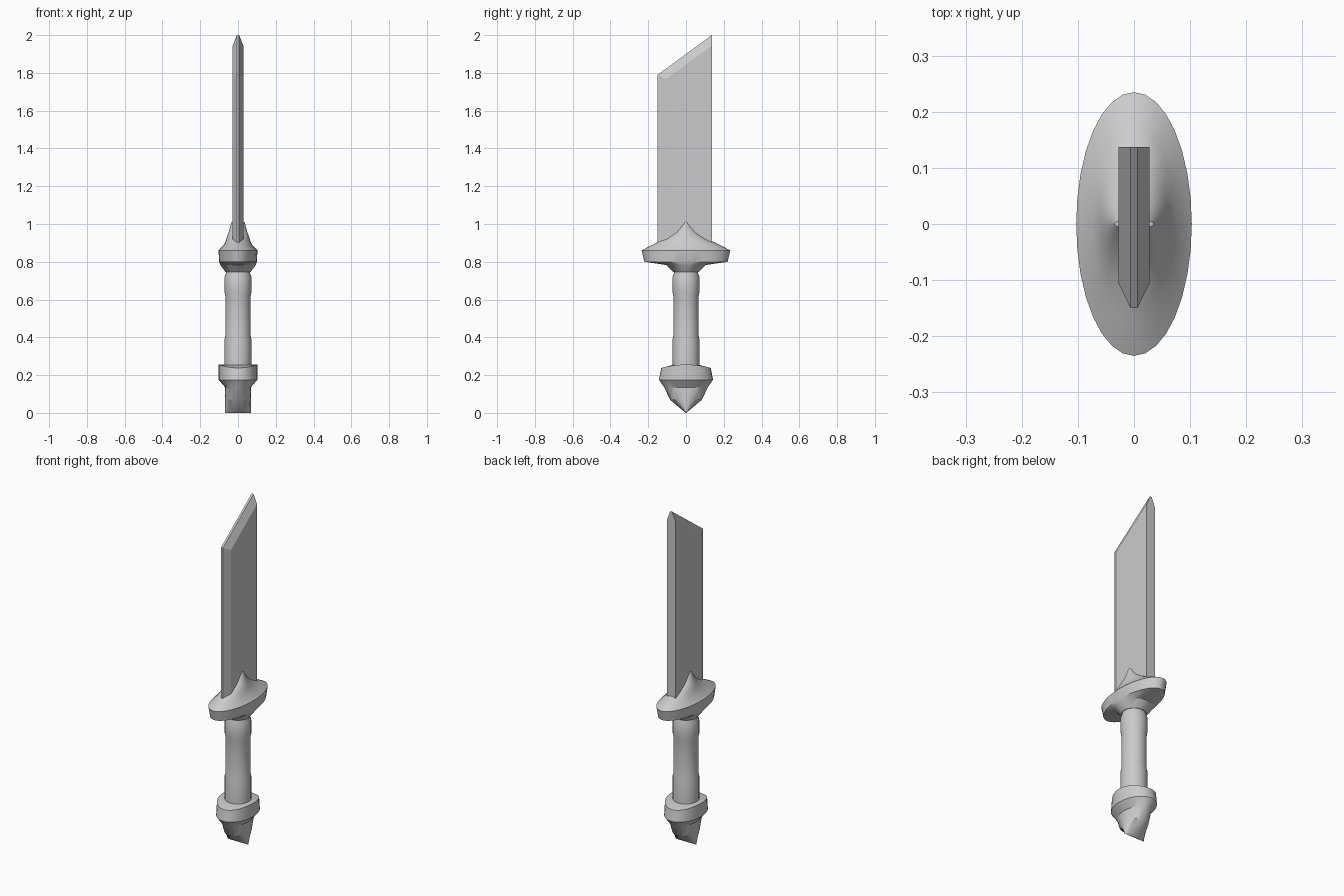
import bpy, bmesh
from math import cos, sin, pi, radians

if "Cube" in bpy.data.objects:
    bpy.data.objects.remove(bpy.data.objects["Cube"])

SIDES = 32


def loft(name, rings, closed=False):
    """Skin a stack of equal-length point rings and cap both ends."""
    bm = bmesh.new()
    loops = [[bm.verts.new(p) for p in ring] for ring in rings]
    for a, b in zip(loops, loops[1:]):
        n = len(a)
        for i in range(n):
            j = (i + 1) % n
            bm.faces.new((a[i], a[j], b[j], b[i]))
    bm.faces.new(loops[0][::-1])
    bm.faces.new(loops[-1])
    bmesh.ops.recalc_face_normals(bm, faces=bm.faces)
    mesh = bpy.data.meshes.new(name)
    bm.to_mesh(mesh)
    bm.free()
    obj = bpy.data.objects.new(name, mesh)
    bpy.context.collection.objects.link(obj)
    return obj


def ellipse(rx, ry, z, lift=0.0):
    """Horizontal ellipse; lift raises the two x ends into a saddle."""
    angles = [2 * pi * i / SIDES for i in range(SIDES)]
    return [(rx * cos(a), ry * sin(a), z + lift * cos(a) ** 2) for a in angles]


def smooth(obj, angle):
    bpy.ops.object.select_all(action='DESELECT')
    obj.select_set(True)
    bpy.context.view_layer.objects.active = obj
    bpy.ops.object.shade_smooth_by_angle(angle=radians(angle))


# Pommel: wedge tip, flared collar and saddle-shaped top
pommel = loft("pommel", [ellipse(*r) for r in (
    (0.068, 0.0015, 0.0), (0.068, 0.085, 0.07), (0.068, 0.115, 0.135),
    (0.102, 0.143, 0.175), (0.103, 0.131, 0.238, 0.018),
    (0.066, 0.066, 0.255))])

# Grip: thicker at both ends
grip = loft("grip", [ellipse(r, r, z) for r, z in (
    (0.071, 0.22), (0.071, 0.39), (0.067, 0.41), (0.067, 0.62),
    (0.071, 0.64), (0.071, 0.72), (0.064, 0.738), (0.062, 0.76))])

# Guard: oval disc rising to a thin peak on each face of the blade
guard = loft("guard", [ellipse(*r) for r in (
    (0.066, 0.066, 0.745), (0.094, 0.105, 0.783), (0.1, 0.22, 0.8),
    (0.103, 0.235, 0.86), (0.073, 0.178, 0.89), (0.062, 0.11, 0.922),
    (0.050, 0.060, 0.955), (0.035, 0.008, 1.01))])

for part in (pommel, grip, guard):
    smooth(part, 30)

# Blade: slab with a bevelled front edge and slanted bevelled tip
outer = [(-0.15, 0.85), (-0.15, 1.79), (0.137, 2.0), (0.137, 0.85)]
inner = [(-0.105, 0.85), (-0.105, 1.768), (0.137, 1.945), (0.137, 0.85)]
loft("blade", [[(x, y, z) for y, z in outline] for x, outline in (
    (-0.028, inner), (-0.006, outer), (0.006, outer), (0.028, inner))])
